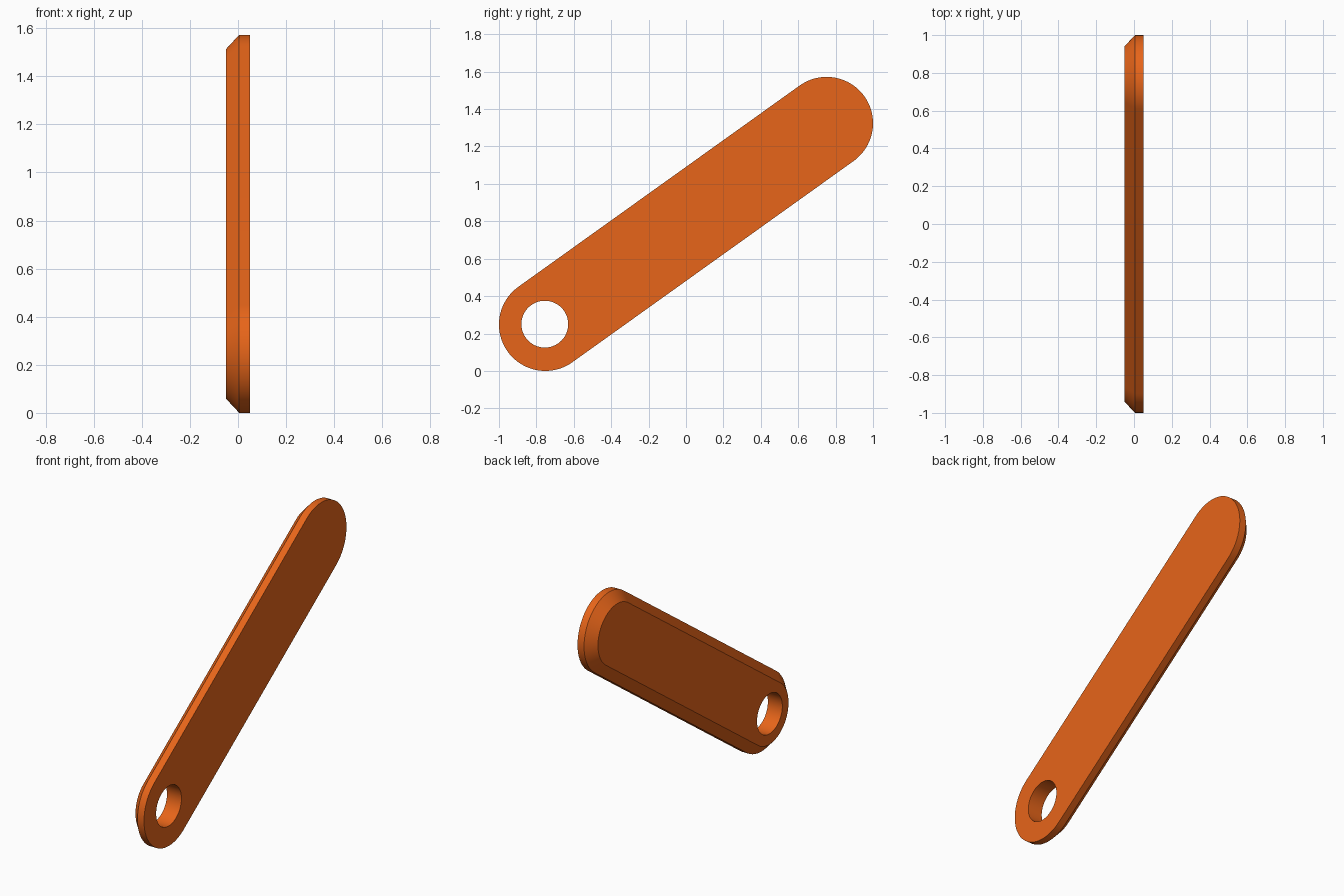
import bpy, bmesh
from math import cos, sin, pi, atan2

if "Cube" in bpy.data.objects:
    bpy.data.objects.remove(bpy.data.objects["Cube"])

HOLE_END = (-0.752, 0.248)
FAR_END = (0.752, 1.324)
SEG = 48                       # segments per rounded end
TILT = atan2(FAR_END[1] - HOLE_END[1], FAR_END[0] - HOLE_END[0])


def slot(x, r):
    """Round-ended outline in the YZ plane."""
    pts = []
    for (cy, cz), start in ((FAR_END, -pi / 2), (HOLE_END, pi / 2)):
        for i in range(SEG + 1):
            a = TILT + start + pi * i / SEG
            pts.append((x, cy + r * cos(a), cz + r * sin(a)))
    return pts


def circle(x, r):
    """Hole outline with the same number of points as the slot."""
    n = 2 * (SEG + 1)
    angles = [TILT - pi / 2 + 2 * pi * (i + 0.5) / n for i in range(n)]
    return [(x, HOLE_END[0] - 0.003 + r * cos(a), HOLE_END[1] + 0.002 + r * sin(a))
            for a in angles]


# Link plate: flat face, straight rim, bevelled rim, back face, hole wall
bm = bmesh.new()
rings = [[bm.verts.new(p) for p in ring] for ring in (
    slot(0.05, 0.248), slot(0.005, 0.248), slot(-0.05, 0.189),
    circle(-0.05, 0.125), circle(0.05, 0.125))]
for k, ring in enumerate(rings):
    nxt = rings[(k + 1) % len(rings)]
    for i in range(len(ring)):
        j = (i + 1) % len(ring)
        bm.faces.new((ring[i], nxt[i], nxt[j], ring[j]))
bmesh.ops.recalc_face_normals(bm, faces=bm.faces)
mesh = bpy.data.meshes.new("link_plate")
bm.to_mesh(mesh)
bm.free()

plate = bpy.data.objects.new("link_plate", mesh)
bpy.context.collection.objects.link(plate)

# Orange paint
paint = bpy.data.materials.new("orange_paint")
paint.diffuse_color = (0.8, 0.13, 0.01, 1)
paint.use_nodes = True
paint.node_tree.nodes["Principled BSDF"].inputs["Base Color"].default_value = paint.diffuse_color
mesh.materials.append(paint)

bpy.context.view_layer.objects.active = plate
plate.select_set(True)
bpy.ops.object.shade_smooth_by_angle(angle=pi / 6)
